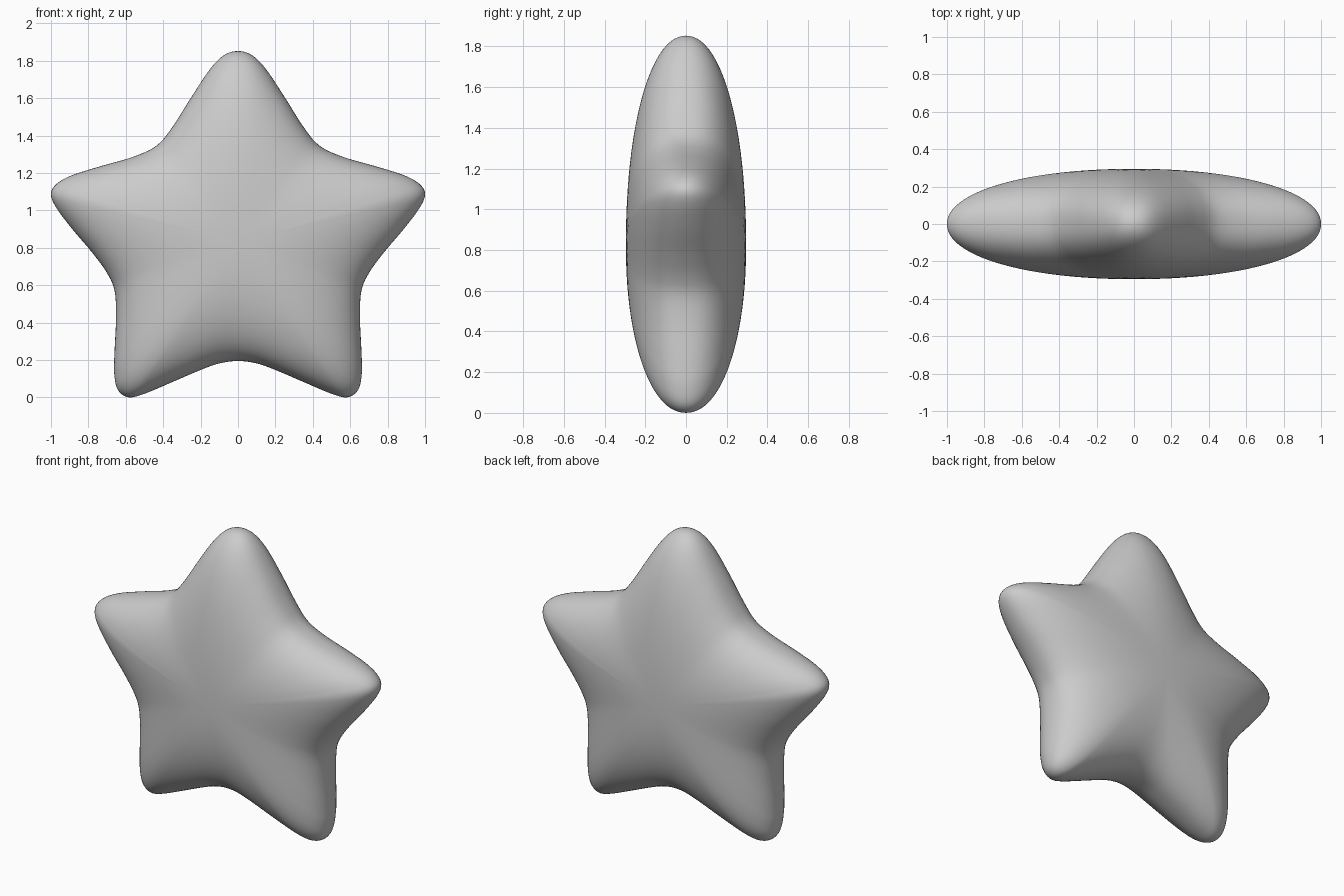
import bpy, bmesh, math
from mathutils import Vector

if "Cube" in bpy.data.objects:
    bpy.data.objects.remove(bpy.data.objects["Cube"])

CENTRE = Vector((0, 0.83))
DEPTH = 0.295

# right half of the star outline (x, z), from top tip to bottom notch
half = [(0, 1.852), (0.075, 1.83), (0.15, 1.755), (0.25, 1.605), (0.35, 1.447),
        (0.435, 1.347), (0.56, 1.287), (0.75, 1.232), (0.89, 1.187), (0.97, 1.142),
        (1.0, 1.09), (0.975, 1.02), (0.89, 0.905), (0.78, 0.775), (0.70, 0.665),
        (0.66, 0.57), (0.652, 0.43), (0.66, 0.25), (0.662, 0.13), (0.642, 0.04),
        (0.585, 0.001), (0.5, 0.02), (0.35, 0.083), (0.2, 0.147), (0.1, 0.182), (0, 0.195)]
pts = [Vector(p) for p in half]
pts += [Vector((-p.x, p.y)) for p in reversed(pts[1:-1])]


def smooth_loop(p, steps):
    """Closed Catmull-Rom curve through the points."""
    out, n = [], len(p)
    for i in range(n):
        a, b, c, d = p[i - 1], p[i], p[(i + 1) % n], p[(i + 2) % n]
        for k in range(steps):
            t = k / steps
            out.append(0.5 * (2 * b + (c - a) * t + (2 * a - 5 * b + 4 * c - d) * t * t
                              + (3 * b - a - 3 * c + d) * t ** 3))
    return out


outline = smooth_loop(pts, 5)
count = len(outline)
RINGS = 48

# puffed body: outline shrunk towards the centre along a rounded profile
bm = bmesh.new()
front = bm.verts.new((0, -DEPTH, CENTRE.y))
back = bm.verts.new((0, DEPTH, CENTRE.y))
rings = []
for j in range(1, RINGS):
    phi = math.pi * j / RINGS
    s, c = math.sin(phi), math.cos(phi)
    ring = []
    for p in outline:
        d = p - CENTRE
        # notches get a fuller wall than the tips
        w = min(1, max(0, (1.02 - d.length) / 0.36))
        n = 2.1 + 0.35 * w
        k = (abs(s) ** n + abs(c) ** n) ** (-1 / n)
        q = CENTRE + d * (s * k)
        ring.append(bm.verts.new((q.x, -DEPTH * c * k, q.y)))
    rings.append(ring)
for i in range(count):
    m = (i + 1) % count
    bm.faces.new((front, rings[0][i], rings[0][m]))
    bm.faces.new((back, rings[-1][m], rings[-1][i]))
    for r0, r1 in zip(rings, rings[1:]):
        bm.faces.new((r0[i], r1[i], r1[m], r0[m]))
bmesh.ops.recalc_face_normals(bm, faces=bm.faces)
for f in bm.faces:
    f.smooth = True

mesh = bpy.data.meshes.new("star")
bm.to_mesh(mesh)
bm.free()
star = bpy.data.objects.new("star", mesh)
bpy.context.collection.objects.link(star)
